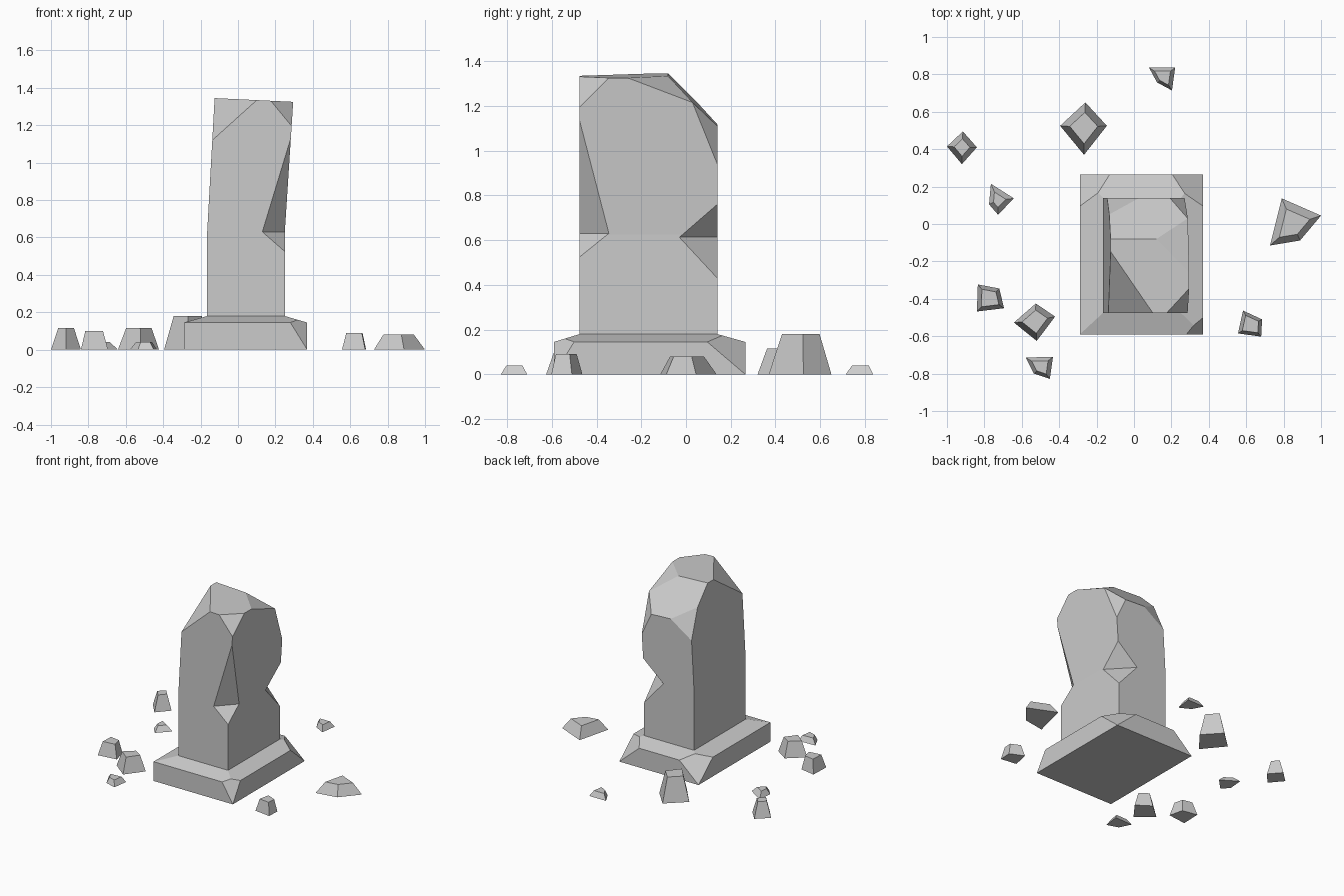
import bpy, bmesh
from mathutils import Vector

if "Cube" in bpy.data.objects:
    bpy.data.objects.remove(bpy.data.objects["Cube"])


def make_object(name, bm):
    bmesh.ops.recalc_face_normals(bm, faces=bm.faces)
    mesh = bpy.data.meshes.new(name)
    bm.to_mesh(mesh)
    bm.free()
    ob = bpy.data.objects.new(name, mesh)
    bpy.context.collection.objects.link(ob)
    return ob


def loft(rings):
    """Closed solid through rings with equal point counts."""
    bm = bmesh.new()
    rows = [[bm.verts.new(p) for p in r] for r in rings]
    n = len(rows[0])
    for lo, hi in zip(rows, rows[1:]):
        for i in range(n):
            j = (i + 1) % n
            bm.faces.new((lo[i], lo[j], hi[j], hi[i]))
    bm.faces.new(rows[0][::-1])
    bm.faces.new(rows[-1])
    return bm


def rect(x0, x1, y0, y1, z0, z1=None):
    z1 = z0 if z1 is None else z1
    return [(x0, y0, z0), (x1, y0, z1), (x1, y1, z1), (x0, y1, z0)]


def chip(bm, centre, a, b, c):
    """Slice off everything beyond the plane a-b-c, seen from centre."""
    a, b, c = Vector(a), Vector(b), Vector(c)
    n = (b - a).cross(c - a).normalized()
    if n.dot(Vector(centre) - a) > 0:
        n = -n
    geom = bm.verts[:] + bm.edges[:] + bm.faces[:]
    res = bmesh.ops.bisect_plane(bm, geom=geom, plane_co=a, plane_no=n,
                                 dist=1e-5, clear_outer=True)
    edges = [e for e in res["geom_cut"] if isinstance(e, bmesh.types.BMEdge)]
    bmesh.ops.contextual_create(bm, geom=[e for e in edges if e.is_boundary])


def notch(ob, name, left, right, top, bottom):
    """Wedge-shaped bite out of a vertical corner."""
    pts = [Vector(p) for p in (left, right, top, bottom)]
    mid = (pts[0] + pts[1]) / 2
    bm = bmesh.new()
    vs = [bm.verts.new(mid + (p - mid) * 1.15) for p in pts]
    for f in ((0, 1, 2), (0, 3, 1), (0, 2, 3), (1, 3, 2)):
        bm.faces.new([vs[i] for i in f])
    cutter = make_object(name, bm)
    cutter.hide_render = True
    mod = ob.modifiers.new(name, 'BOOLEAN')
    mod.operation = 'DIFFERENCE'
    mod.solver = 'EXACT'
    mod.object = cutter
    bpy.context.view_layer.objects.active = ob
    bpy.ops.object.modifier_apply(modifier=name)
    bpy.data.objects.remove(cutter)


# plinth with sloped top and three broken corners
bm = loft([rect(-.29, .37, -.59, .265, 0), rect(-.29, .37, -.59, .265, .145),
           rect(-.165, .25, -.475, .14, .18)])
for x, y, dx, dy in ((.37, .265, -.165, -.17), (-.29, .265, .16, -.17),
                     (.37, -.59, -.09, .09)):
    chip(bm, (.04, -.16, .05), (x, y, 0), (x + dx, y, .145), (x, y + dy, .145))
make_object("plinth", bm)

# leaning stone shaft
bm = loft([rect(-.165, .25, -.475, .14, .165), rect(-.165, .25, -.475, .14, .625),
           rect(-.125, .295, -.475, .14, 1.345, 1.325)])
centre = (.06, -.17, .7)
for tri in (
    ((-.137, -.475, 1.12), (.10, -.475, 1.334), (-.125, -.147, 1.345)),  # front left
    ((.175, -.475, 1.331), (.287, -.475, 1.195), (.295, -.345, 1.325)),  # front right
    ((-.125, -.08, 1.345), (.12, -.08, 1.333), (.08, .14, 1.115)),       # back slope
    ((.12, -.08, 1.333), (.295, -.26, 1.325), (.289, .028, 1.215)),      # back right, high
    ((.288, .03, 1.212), (.19, .14, 1.112), (.27, .14, .94)),            # back right, low
    ((-.132, .05, 1.217), (.03, .14, 1.118), (-.144, .14, 1.0)),         # back left
):
    chip(bm, centre, *tri)
shaft = make_object("shaft", bm)
notch(shaft, "front_notch", (.13, -.475, .63), (.25, -.345, .63),
      (.282, -.475, 1.13), (.25, -.475, .525))
notch(shaft, "back_notch", (.09, .14, .613), (.25, -.03, .613),
      (.259, .14, .76), (.25, .14, .43))

# scattered rubble: height, top scale, base outline
rubble = (
    (.18, .60, (-.395, .525), (-.26, .65), (-.145, .525), (-.267, .37)),
    (.115, .53, (-1, .415), (-.915, .495), (-.84, .41), (-.92, .32)),
    (.04, .5, (-.765, .215), (-.642, .137), (-.727, .05), (-.775, .105)),
    (.10, .65, (-.835, -.323), (-.72, -.345), (-.695, -.45), (-.84, -.468)),
    (.115, .62, (-.525, -.425), (-.422, -.495), (-.52, -.625), (-.642, -.527)),
    (.04, .6, (-.578, -.714), (-.433, -.71), (-.45, -.828), (-.535, -.8)),
    (.09, .67, (.583, -.463), (.685, -.51), (.68, -.602), (.556, -.585)),
    (.04, .6, (.08, .837), (.22, .837), (.203, .714), (.123, .757)),
    (.08, .6, (.79, .137), (1, .045), (.888, -.088), (.727, -.115)),
)
for i, (h, s, *base) in enumerate(rubble, 1):
    cx = sum(p[0] for p in base) / 4
    cy = sum(p[1] for p in base) / 4
    make_object(f"rubble_{i}", loft([
        [(x, y, 0) for x, y in base],
        [(cx + (x - cx) * s, cy + (y - cy) * s, h) for x, y in base]]))
